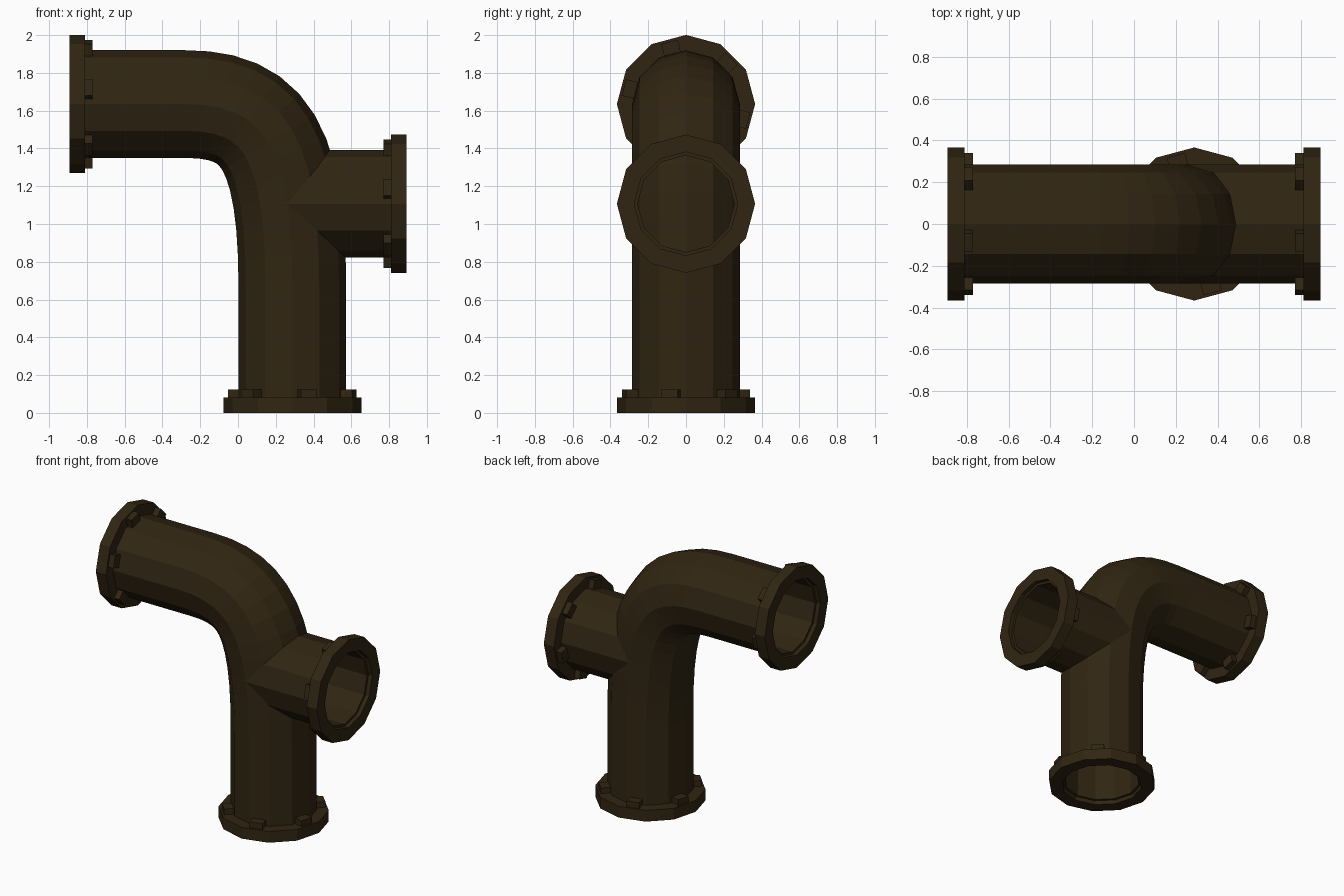
import bpy, bmesh, math
from mathutils import Vector

if "Cube" in bpy.data.objects:
    bpy.data.objects.remove(bpy.data.objects["Cube"])

SIDES = 12
CX, TOP_Z, BR_Z, END = 0.288, 1.635, 1.107, 0.893
R_OUT, R_IN = 0.285, 0.256

bronze = bpy.data.materials.new("dark bronze")
bronze.diffuse_color = (0.030, 0.0185, 0.006, 1)
bronze.use_nodes = True
bronze.node_tree.nodes["Principled BSDF"].inputs["Base Color"].default_value = bronze.diffuse_color


def finish(bm, name):
    bmesh.ops.recalc_face_normals(bm, faces=bm.faces)
    me = bpy.data.meshes.new(name)
    bm.to_mesh(me)
    bm.free()
    me.materials.append(bronze)
    ob = bpy.data.objects.new(name, me)
    bpy.context.collection.objects.link(ob)
    return ob


def ring(c, t, r):
    """Twelve points around c, perpendicular to t, which lies in the xz plane."""
    y = Vector((0, 1, 0))
    n = t.normalized().cross(y)
    return [c + r * (math.cos(a) * n + math.sin(a) * y)
            for a in (2 * math.pi * i / SIDES for i in range(SIDES))]


def skin(rings, name):
    """Joins rings into a closed hollow tube; the last ring meets the first."""
    bm = bmesh.new()
    vs = [[bm.verts.new(p) for p in r] for r in rings]
    for a, b in zip(vs, vs[1:] + vs[:1]):
        for i in range(SIDES):
            j = (i + 1) % SIDES
            bm.faces.new((a[i], a[j], b[j], b[i]))
    return finish(bm, name)


# main pipe: riser, bezier elbow, horizontal run
P = [Vector(p) for p in ((CX, 0, 0.65), (CX, 0, 1.42), (0.14, 0, TOP_Z), (-0.28, 0, TOP_Z))]
path = [(Vector((CX, 0, 0.03)), Vector((0, 0, 1)))]
N = 12
for k in range(N + 1):
    t = k / N
    s = 1 - t
    pos = s**3 * P[0] + 3*s*s*t * P[1] + 3*s*t*t * P[2] + t**3 * P[3]
    tan = s*s * (P[1] - P[0]) + 2*s*t * (P[2] - P[1]) + t*t * (P[3] - P[2])
    path.append((pos, tan))
path.append((Vector((-END + 0.03, 0, TOP_Z)), Vector((-1, 0, 0))))
skin([ring(c, t, R_OUT) for c, t in path] +
     [ring(c, t, R_IN) for c, t in reversed(path)], "main_pipe")

# branch pipe, its inner end cut to a saddle that fits the main pipe
X = Vector((1, 0, 0))
tip = Vector((END - 0.03, 0, BR_Z))


def saddle(r):
    pts = ring(Vector((0, 0, BR_Z)), X, r)
    for p in pts:
        p.x = CX + math.sqrt(max(0, R_OUT**2 - p.y**2)) - 0.02 - 0.25 * max(0, p.z - 1.0)
    return pts


skin([saddle(R_OUT), ring(tip, X, R_OUT), ring(tip, X, R_IN), saddle(R_IN)], "branch_pipe")


# flanges with six bolt blocks behind each
def flange(name, c, d, u, v):
    """c: mouth centre, d: direction into the pipe, u and v: angle axes."""
    c, d, u, v = (Vector(q) for q in (c, d, u, v))
    back = c + d * 0.082
    skin([ring(c, d, 0.366), ring(back, d, 0.366), ring(back, d, 0.274), ring(c, d, 0.274)],
         name + "_flange")
    bm = bmesh.new()
    for k in range(6):
        a = math.radians(45 + 60 * k)
        rad = u * math.cos(a) + v * math.sin(a)
        side = v * math.cos(a) - u * math.sin(a)
        cube = bmesh.ops.create_cube(bm, size=1)["verts"]
        for w in cube:
            q = w.co.copy()
            w.co = back + rad * (0.308 + q.x * 0.064) + side * (q.y * 0.09) + d * (0.017 + q.z * 0.05)
    finish(bm, name + "_bolts")


flange("bottom", (CX, 0, 0), (0, 0, 1), (1, 0, 0), (0, 1, 0))
flange("upper", (-END, 0, TOP_Z), (1, 0, 0), (0, 1, 0), (0, 0, 1))
flange("branch", (END, 0, BR_Z), (-1, 0, 0), (0, 1, 0), (0, 0, 1))
